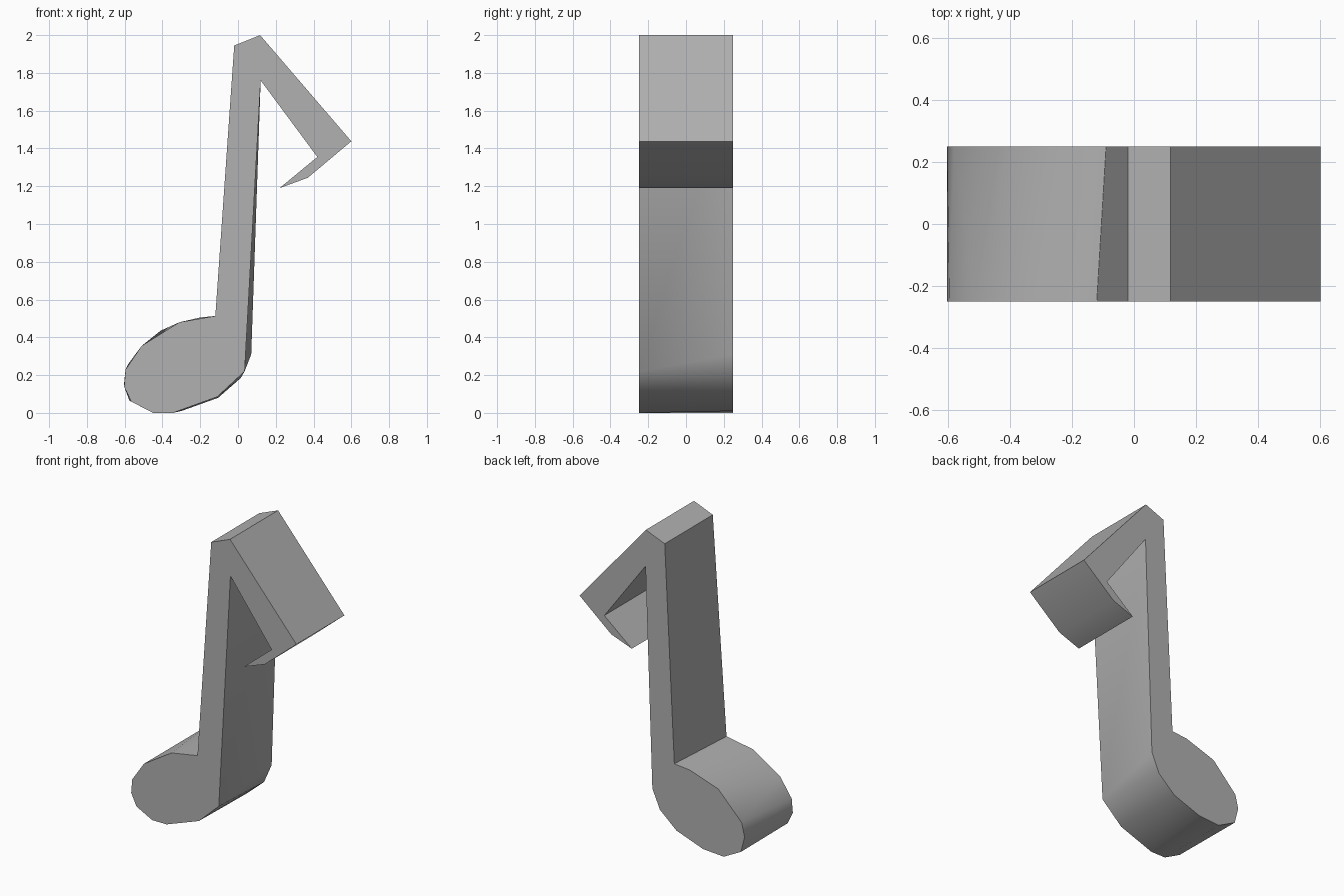
import bpy, bmesh

if "Cube" in bpy.data.objects:
    bpy.data.objects.remove(bpy.data.objects["Cube"])

# Stem top and flag outline (x, z), shared by front and back
flag = [(0.12, 1.76), (0.42, 1.355), (0.22, 1.19), (0.37, 1.245),
        (0.60, 1.438), (0.117, 2.0), (-0.02, 1.945)]

# Note head outline, from the left foot of the stem round to the right foot.
# Repeated points pair one corner with two on the other side.
head_front = [(-0.12, 0.513), (-0.31, 0.48), (-0.51, 0.355), (-0.595, 0.23),
              (-0.603, 0.14), (-0.565, 0.06), (-0.45, 0), (-0.345, 0),
              (-0.11, 0.085), (0.035, 0.22), (0.035, 0.22)]
head_back = [(-0.09, 0.515), (-0.2, 0.505), (-0.41, 0.435), (-0.58, 0.26),
             (-0.602, 0.17), (-0.575, 0.065), (-0.45, 0), (-0.3, 0.01),
             (-0.105, 0.08), (0.015, 0.185), (0.07, 0.31)]

bm = bmesh.new()


def make_loop(points, y):
    """One vertex per distinct point; repeats reuse the same vertex."""
    made = {}
    for p in points:
        if p not in made:
            made[p] = bm.verts.new((p[0], y, p[1]))
    return [made[p] for p in points]


front = make_loop(head_front + flag, -0.25)
back = make_loop(head_back + flag, 0.25)

# Flat front and back
for loop in (front, back):
    bm.faces.new(list(dict.fromkeys(loop)))

# Side walls
n = len(front)
for i in range(n):
    j = (i + 1) % n
    bm.faces.new(list(dict.fromkeys([front[i], front[j], back[j], back[i]])))

bmesh.ops.recalc_face_normals(bm, faces=bm.faces)
mesh = bpy.data.meshes.new("music_note")
bm.to_mesh(mesh)
bm.free()

# Dark grey finish
grey = bpy.data.materials.new("dark_grey")
grey.diffuse_color = (0.44, 0.44, 0.44, 1)
grey.use_nodes = True
grey.node_tree.nodes["Principled BSDF"].inputs["Base Color"].default_value = grey.diffuse_color
mesh.materials.append(grey)

note = bpy.data.objects.new("music_note", mesh)
bpy.context.collection.objects.link(note)
bpy.context.view_layer.objects.active = note
note.select_set(True)
bpy.ops.object.shade_smooth_by_angle(angle=0.7)
